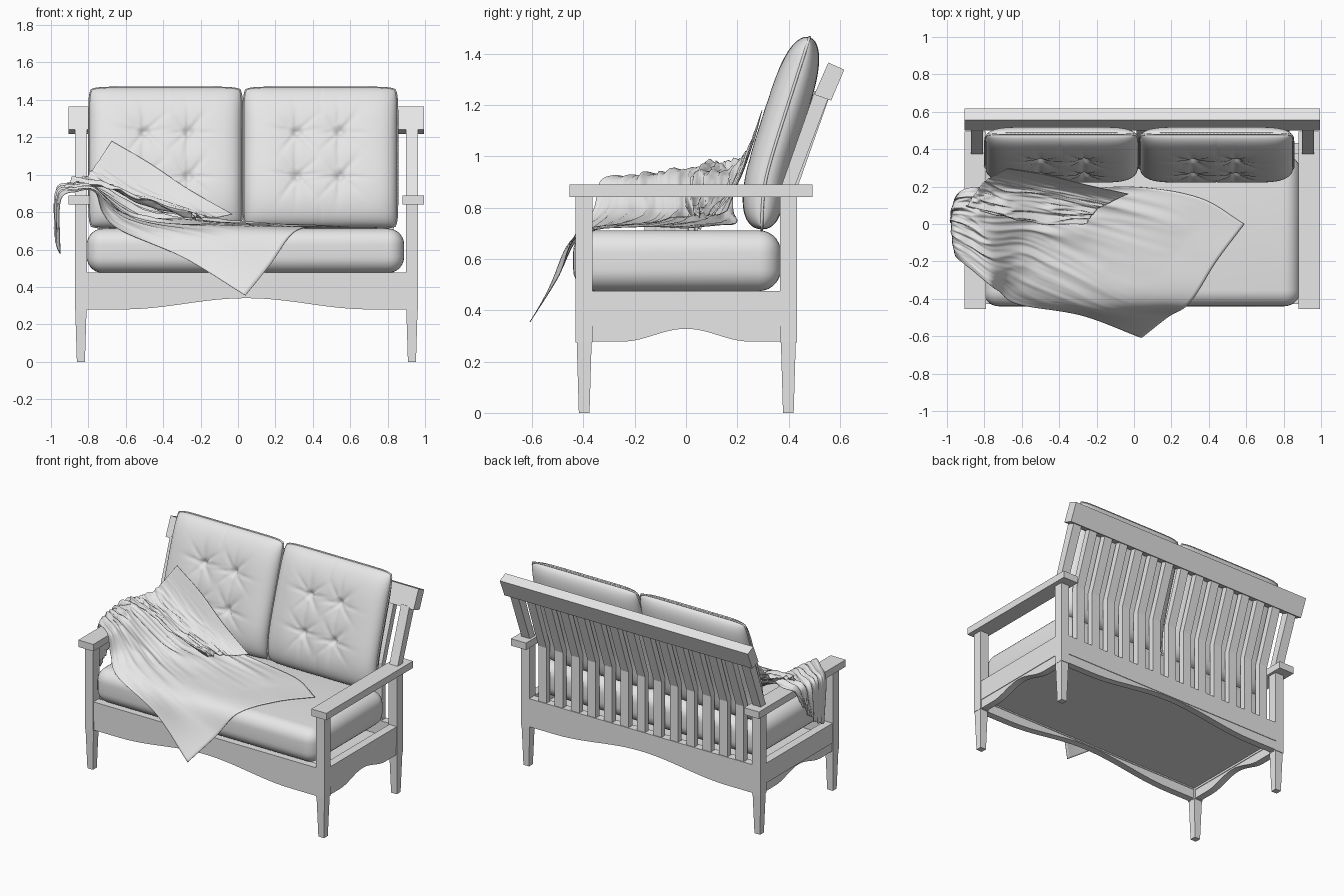
import bpy, bmesh, math
from mathutils import Vector, noise

if "Cube" in bpy.data.objects:
    bpy.data.objects.remove(bpy.data.objects["Cube"])

CX = 0.045  # centre line of the bench frame
grey = bpy.data.materials.new("neutral grey")
grey.diffuse_color = (0.8, 0.8, 0.8, 1)
grey.use_nodes = True
grey.node_tree.nodes["Principled BSDF"].inputs["Base Color"].default_value = grey.diffuse_color


def add(name, bm, smooth=False):
    bmesh.ops.recalc_face_normals(bm, faces=bm.faces)
    me = bpy.data.meshes.new(name)
    bm.to_mesh(me)
    bm.free()
    me.materials.append(grey)
    if smooth:
        me.shade_smooth()
    ob = bpy.data.objects.new(name, me)
    bpy.context.collection.objects.link(ob)
    return ob


def box(name, x0, x1, y0, y1, z0, z1, taper=1.0):
    bm = bmesh.new()
    bmesh.ops.create_cube(bm, size=1)
    for v in bm.verts:
        k = taper if v.co.z < 0 else 1
        v.co = ((x0 + x1) / 2 + v.co.x * k * (x1 - x0),
                (y0 + y1) / 2 + v.co.y * k * (y1 - y0),
                z0 if v.co.z < 0 else z1)
    return add(name, bm)


def prism(name, pts, axis, a, b):
    """Extrude a (y,z) profile along x, or an (x,z) profile along y."""
    bm = bmesh.new()
    place = (lambda p, t: (t, p[0], p[1])) if axis == 'x' else (lambda p, t: (p[0], t, p[1]))
    f = bm.faces.new([bm.verts.new(place(p, a)) for p in pts])
    r = bmesh.ops.extrude_face_region(bm, geom=[f])
    d = Vector(place((0, 0), b - a))
    for v in r['geom']:
        if isinstance(v, bmesh.types.BMVert):
            v.co += d
    return add(name, bm)


def arch(c, half, span, z0, rise, top):
    """Apron profile whose lower edge swells up in the middle."""
    pts = [(c + half, top), (c - half, top), (c - half, z0)]
    for i in range(25):
        t = -1 + i / 12
        pts.append((c + t * span, z0 + rise * (1 + math.cos(math.pi * t)) / 2))
    return pts + [(c + half, z0)]


# legs, posts, arms and side rails, left and right
for side, s in (("left", -1), ("right", 1)):
    x = CX + s * 0.885
    for end, y in (("front", -0.397), ("rear", 0.399)):
        box(f"{side}_{end}_post", x - .032, x + .032, y - .033, y + .033, .275, .845)
        box(f"{side}_{end}_leg", x - .030, x + .030, y - .029, y + .029, 0, .276, .72)
    xa = CX + s * 0.8925
    box(f"{side}_arm", xa - .0575, xa + .0575, -.455, .494, .842, .89)
    prism(f"{side}_back_post", [(.372, .885), (.425, .885), (.558, 1.235), (.502, 1.255)],
          'x', x - .032, x + .032)
    box(f"{side}_side_rail", x - .028, x + .030, -.37, .375, .338, .475)
    prism(f"{side}_side_apron", arch(0, .37, .25, .278, .05, .34), 'x', x - .022, x + .026)

# front and rear rails with arched aprons
for name, y in (("front", -.40), ("rear", .405)):
    box(name + "_rail", CX - .856, CX + .856, y - .028, y + .028, .343, .477)
    prism(name + "_apron", arch(CX, .856, .66, .28, .06, .345), 'y', y - .024, y + .024)
box("seat_base", CX - .86, CX + .86, -.38, .385, .352, .38)

# back rail and bent slats
prism("back_rail", [(.555, 1.366), (.617, 1.338), (.566, 1.218), (.50, 1.241)],
      'x', CX - .95, CX + .95)
for i in range(13):
    x = CX + (i - 6) * .126
    prism(f"back_slat_{i + 1}", [(.388, .46), (.428, .46), (.428, .86), (.56, 1.235),
                                 (.52, 1.25), (.388, .87)], 'x', x - .031, x + .031)

# seat cushion
seat = box("seat_cushion", -.808, .888, -.44, .37, .475, .712)
bev = seat.modifiers.new("round", 'BEVEL')
bev.width, bev.segments = .085, 7
seat.data.shade_smooth()


# tufted back cushions
def cushion_point(xc, hw, u, v, h):
    z = 1.09 + .375 * v * (1 - .03 * abs(u) ** 12)
    e = math.exp((z - .88) / .05)
    slope = .32 * e / (1 + e)
    y = .295 + .016 * math.log(1 + e)
    n = Vector((0, -1, slope)).normalized()
    return Vector((xc + hw * u * (1 - .03 * abs(v) ** 12), y, z)) + n * h


def puff(u, v, hw, front, buttons):
    pv = 4 if v > 0 else 7
    base = max(0, (1 - abs(u) ** 7) * (1 - abs(v) ** pv)) ** .5
    h = .083 * base
    if front:
        for bx, bz in buttons:
            dx, dz = u * hw - bx, v * .375 - bz
            d, a = math.hypot(dx, dz), math.atan2(dz, dx)
            h -= .028 * math.exp(-(d / .022) ** 2) + .014 * math.exp(-(d / .08) ** 2)
            spoke = abs(math.cos(4 * a + .5 * math.sin(3 * a + bx * 9))) ** 10
            h -= .011 * spoke * math.exp(-(d / .11) ** 2) * min(1, d / .03)
        h -= .005 * base * math.exp(-(u * hw / .008) ** 2) * abs(v) ** 2
    return max(h, 0)


def back_cushion(name, xc, hw, buttons):
    bm = bmesh.new()
    N = 90
    par = [math.sin(math.pi / 2 * (-1 + 2 * i / N)) * .6 + .4 * (-1 + 2 * i / N) for i in range(N + 1)]
    for sgn in (1, -1):
        g = [[bm.verts.new(cushion_point(xc, hw, u, v, sgn * puff(u, v, hw, sgn > 0, buttons)))
              for u in par] for v in par]
        for j in range(N):
            for i in range(N):
                bm.faces.new((g[j][i], g[j][i + 1], g[j + 1][i + 1], g[j + 1][i]))
    bmesh.ops.remove_doubles(bm, verts=bm.verts, dist=1e-5)
    add(name, bm, True)
    # piping round the seam
    edge = [-1 + 2 * i / 40 for i in range(40)]
    loop = ([(t, -1) for t in edge] + [(1, t) for t in edge]
            + [(-t, 1) for t in edge] + [(-1, -t) for t in edge])
    bm = bmesh.new()
    pts = [cushion_point(xc, hw, u, v, 0) for u, v in loop]
    mid = sum(pts, Vector()) / len(pts)
    rings = []
    for k, p in enumerate(pts):
        t = (pts[(k + 1) % len(pts)] - pts[k - 1]).normalized()
        out = (p - mid) - t * (p - mid).dot(t)
        out.normalize()
        side = t.cross(out)
        rings.append([bm.verts.new(p + .006 * (out * math.cos(q) + side * math.sin(q)))
                      for q in (i * math.pi / 3 for i in range(6))])
    for k in range(len(rings)):
        a, b = rings[k - 1], rings[k]
        for i in range(6):
            bm.faces.new((a[i - 1], a[i], b[i], b[i - 1]))
    add(name + "_piping", bm, True)


back_cushion("left_back_cushion", -.387, .408,
             [(x, z) for x in (-.113, .122) for z in (.12, -.115)])
back_cushion("right_back_cushion", .441, .410,
             [(x, z) for x in (-.126, .104) for z in (.12, -.115)])


# throw blanket: smooth sheets through a few control rows, with wrinkles
def spline(pts, t):
    n = len(pts) - 1
    i = min(int(t * n), n - 1)
    f = t * n - i
    b, c = pts[i], pts[i + 1]
    a = pts[i - 1] if i else 2 * b - c
    d = pts[i + 2] if i + 2 <= n else 2 * c - b
    return .5 * (2 * b + (c - a) * f + (2 * a - 5 * b + 4 * c - d) * f * f
                 + (3 * b - a - 3 * c + d) * f ** 3)


def sheet(name, rows, nu, nv, wrinkle):
    rows = [[Vector(p) for p in r] for r in rows]
    bm = bmesh.new()
    g = []
    for i in range(nu + 1):
        s = i / nu
        line = []
        for j in range(nv + 1):
            t = j / nv
            p = spline([spline(r, t) for r in rows], s)
            line.append(bm.verts.new(p + wrinkle(s, t)))
        g.append(line)
    for i in range(nu):
        for j in range(nv):
            bm.faces.new((g[i][j], g[i + 1][j], g[i + 1][j + 1], g[i][j + 1]))
    ob = add(name, bm, True)
    ob.modifiers.new("cloth", 'SOLIDIFY').thickness = .003


def fold(s, t, freq, seed):
    n = noise.noise(Vector((s * 3, t * freq, seed)))
    return 1 - min(1, abs(n) * 2.5)


def seat_wrinkle(s, t):
    k = min(1, max(0, (s - .1) / .3)) * (.15 + .85 * t)
    f = fold(s, t, 9, 1.7) + .5 * fold(s, t, 18, 6.1)
    return Vector((-.012 * f * k if s > .8 else 0, -.01 * f * k, .032 * f * k))


def back_wrinkle(s, t):
    f = fold(t, s, 10, 3.3) + .5 * fold(t, s, 20, 8.2)
    return Vector((0, -.015 * f * s * s, .035 * f * s * s))


sheet("throw_over_seat_and_arm", [
    [(.04, -.61, .355), (.18, -.50, .53), (.30, -.42, .695), (.44, -.2, .727), (.59, 0, .722)],
    [(-.28, -.49, .55), (-.15, -.46, .655), (-.02, -.36, .722), (.15, -.1, .73), (.35, .14, .735)],
    [(-.62, -.43, .70), (-.5, -.33, .73), (-.37, -.2, .73), (-.2, 0, .74), (0, .2, .74)],
    [(-.72, -.36, .79), (-.65, -.25, .79), (-.58, -.1, .77), (-.5, .05, .77), (-.4, .19, .78)],
    [(-.765, -.33, .905), (-.765, -.22, .91), (-.765, -.1, .91), (-.76, .05, .92), (-.74, .2, .93)],
    [(-.86, -.25, .91), (-.87, -.15, .915), (-.87, -.05, .92), (-.87, .08, .925), (-.86, .2, .93)],
    [(-.95, -.18, .86), (-.96, -.1, .88), (-.965, 0, .89), (-.96, .08, .89), (-.935, .17, .90)],
    [(-.95, -.15, .57), (-.965, -.08, .60), (-.975, 0, .65), (-.97, .06, .70), (-.955, .1, .77)],
], 120, 80, seat_wrinkle)
sheet("throw_over_back", [
    [(-.675, .295, 1.18), (-.47, .262, 1.06), (-.26, .21, .92), (-.03, .16, .79)],
    [(-.74, .262, 1.08), (-.56, .222, .95), (-.36, .18, .86), (-.12, .12, .77)],
    [(-.81, .22, .98), (-.68, .17, .92), (-.45, .13, .83), (-.2, .08, .765)],
    [(-.90, .10, .94), (-.72, .05, .925), (-.5, .02, .83), (-.25, .02, .755)],
], 70, 70, back_wrinkle)
